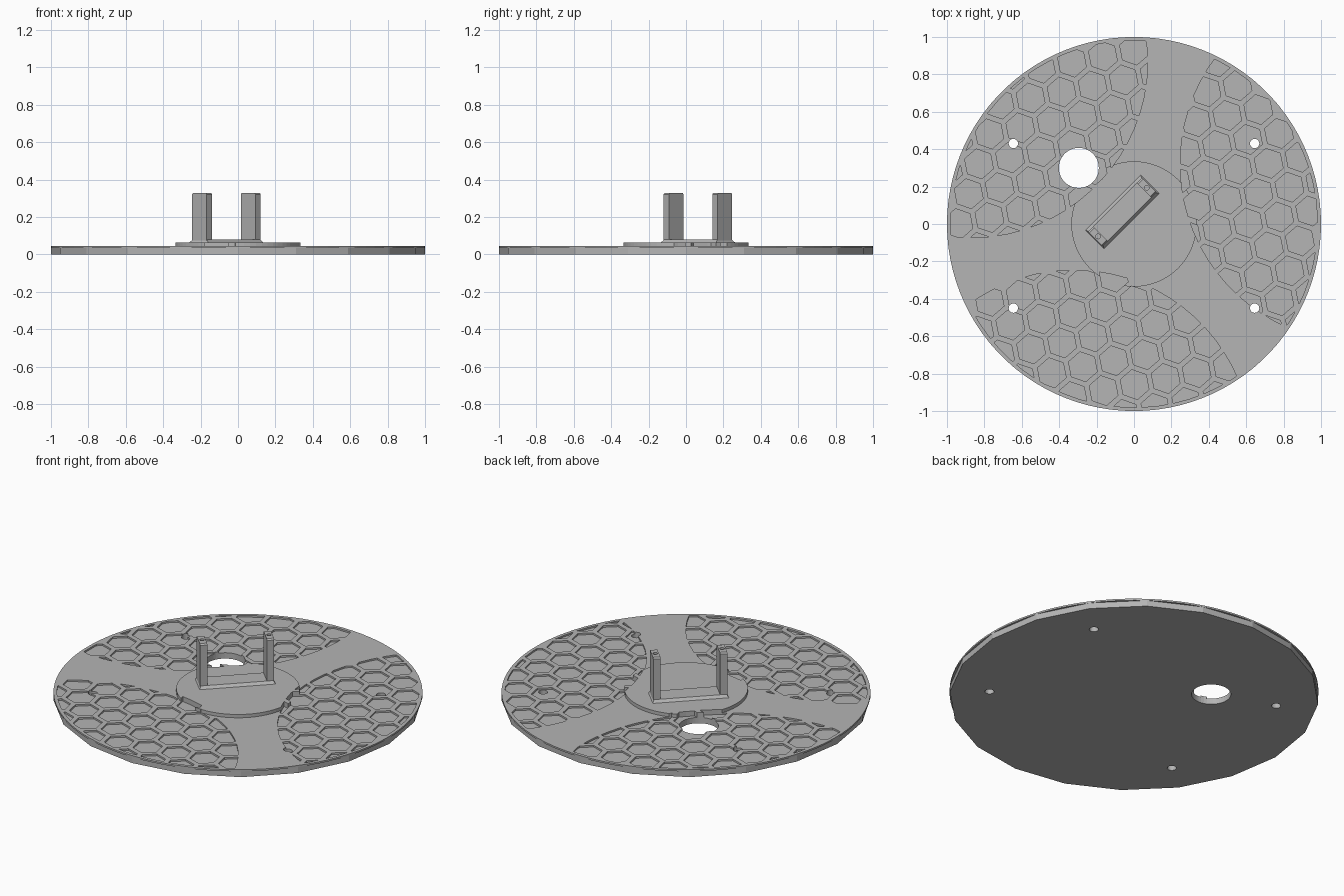
import bpy, bmesh
from math import cos, sin, pi, radians
from mathutils import Vector, Matrix

if "Cube" in bpy.data.objects:
    bpy.data.objects.remove(bpy.data.objects["Cube"])

grey = bpy.data.materials.new("plain_grey")
grey.use_nodes = True
COLOUR = (0.46, 0.46, 0.46, 1)
grey.diffuse_color = COLOUR
grey.node_tree.nodes["Principled BSDF"].inputs["Base Color"].default_value = COLOUR


def ring(n, r, cx=0, cy=0, turn=0):
    return [Vector((cx + r * cos(turn + 2 * pi * i / n),
                    cy + r * sin(turn + 2 * pi * i / n))) for i in range(n)]


def prism(bm, outline, z0, z1, inset_outline=None):
    """Add a closed prism; the top may use a different outline."""
    low = [bm.verts.new((p.x, p.y, z0)) for p in outline]
    high = [bm.verts.new((p.x, p.y, z1)) for p in (inset_outline or outline)]
    bm.faces.new(low[::-1])
    bm.faces.new(high)
    n = len(low)
    for i in range(n):
        j = (i + 1) % n
        bm.faces.new((low[i], low[j], high[j], high[i]))


def finish(name, bm):
    mesh = bpy.data.meshes.new(name)
    bm.to_mesh(mesh)
    bm.free()
    mesh.materials.append(grey)
    ob = bpy.data.objects.new(name, mesh)
    bpy.context.collection.objects.link(ob)
    return ob


def solid(name, outline, z0, z1):
    bm = bmesh.new()
    prism(bm, outline, z0, z1)
    return finish(name, bm)


def cut(ob, *cutters):
    """Subtract the cutters and bake the result."""
    for c in cutters:
        mod = ob.modifiers.new("cut", 'BOOLEAN')
        mod.operation, mod.solver, mod.object = 'DIFFERENCE', 'EXACT', c
    deps = bpy.context.evaluated_depsgraph_get()
    baked = bpy.data.meshes.new_from_object(ob.evaluated_get(deps))
    ob.modifiers.clear()
    ob.data = baked


def clip_to_circle(poly, centre, radius, n=72):
    """Keep the part of a convex polygon inside a circle."""
    for k in range(n):
        d = Vector((cos(2 * pi * k / n), sin(2 * pi * k / n)))
        dist = [(p - centre).dot(d) - radius for p in poly]
        out = []
        for i, p in enumerate(poly):
            j = (i + 1) % len(poly)
            if dist[i] <= 0:
                out.append(p)
            if dist[i] * dist[j] < 0:
                out.append(p.lerp(poly[j], dist[i] / (dist[i] - dist[j])))
        poly = out
        if len(poly) < 3:
            return []
    return poly


def area(poly):
    return sum(p.cross(poly[i - 1]) for i, p in enumerate(poly)) / -2


# Honeycomb pockets, limited to three lens-shaped zones between the arms
PITCH, TILT = 0.169, radians(11)
step_a = Vector((cos(TILT), sin(TILT))) * PITCH
step_b = Vector((cos(TILT + pi / 3), sin(TILT + pi / 3))) * PITCH
start = Vector((0, 0.93))
bm = bmesh.new()
for i in range(-20, 21):
    for j in range(-20, 21):
        c = start + step_a * i + step_b * j
        if c.length > 1.08:
            continue
        cell = ring(6, 0.081, c.x, c.y, TILT + pi / 6)
        cell = clip_to_circle(cell, Vector((0, 0)), 0.98)
        for zone in (15, 135, 255):
            t = radians(zone)
            pocket = cell and clip_to_circle(cell, Vector((cos(t), sin(t))) * 1.24, 0.95)
            if pocket and area(pocket) > 0.0003:
                prism(bm, pocket, 0.03, 0.1)
pockets = finish("pocket_cutter", bm)

# Cable hole and four screw holes
bm = bmesh.new()
prism(bm, ring(40, 0.107, -0.295, 0.30), -0.1, 0.2)
for x in (-0.645, 0.645):
    for y in (-0.45, 0.43):
        prism(bm, ring(20, 0.025, x, y), -0.1, 0.2)
holes = finish("hole_cutter", bm)

# Twenty-sided lower plate, round pierced upper plate and raised hub
lower_plate = solid("lower_plate", ring(20, 1), 0, 0.035)
upper_plate = solid("upper_plate", ring(100, 1), 0.035, 0.045)
hub = solid("hub", ring(64, 0.335), 0.045, 0.065)
cut(lower_plate, holes)
cut(upper_plate, pockets, holes)
cut(hub, pockets, holes)

# Diagonal mount: bevelled foot with a post at each end
MOUNT = Matrix.Translation((-0.062, 0.064, 0)) @ Matrix.Rotation(pi / 4, 4, 'Z')


def rect(hx, hy, cx=0):
    return [Vector((cx + sx * hx, sy * hy))
            for sx, sy in ((-1, -1), (1, -1), (1, 1), (-1, 1))]


bm = bmesh.new()
prism(bm, rect(0.209, 0.07), 0.065, 0.08, rect(0.2, 0.055))
finish("mount_foot", bm).data.transform(MOUNT)

for side, name in ((-1, "right_post"), (1, "left_post")):
    x = side * 0.184
    bm = bmesh.new()
    prism(bm, rect(0.02, 0.055, x), 0.075, 0.322)
    prism(bm, rect(0.02, 0.055, x), 0.322, 0.33, rect(0.02, 0.047, x))
    bmesh.ops.remove_doubles(bm, verts=bm.verts, dist=1e-5)
    inner = [f for f in bm.faces if abs(f.calc_center_median().z - 0.322) < 1e-4]
    bmesh.ops.delete(bm, geom=inner, context='FACES_ONLY')
    post = finish(name, bm)
    screw = solid("screw_cutter", ring(16, 0.013, x), 0.27, 0.4)
    cut(post, screw)
    post.data.transform(MOUNT)
    bpy.data.objects.remove(screw)

for cutter in (pockets, holes):
    bpy.data.objects.remove(cutter)
